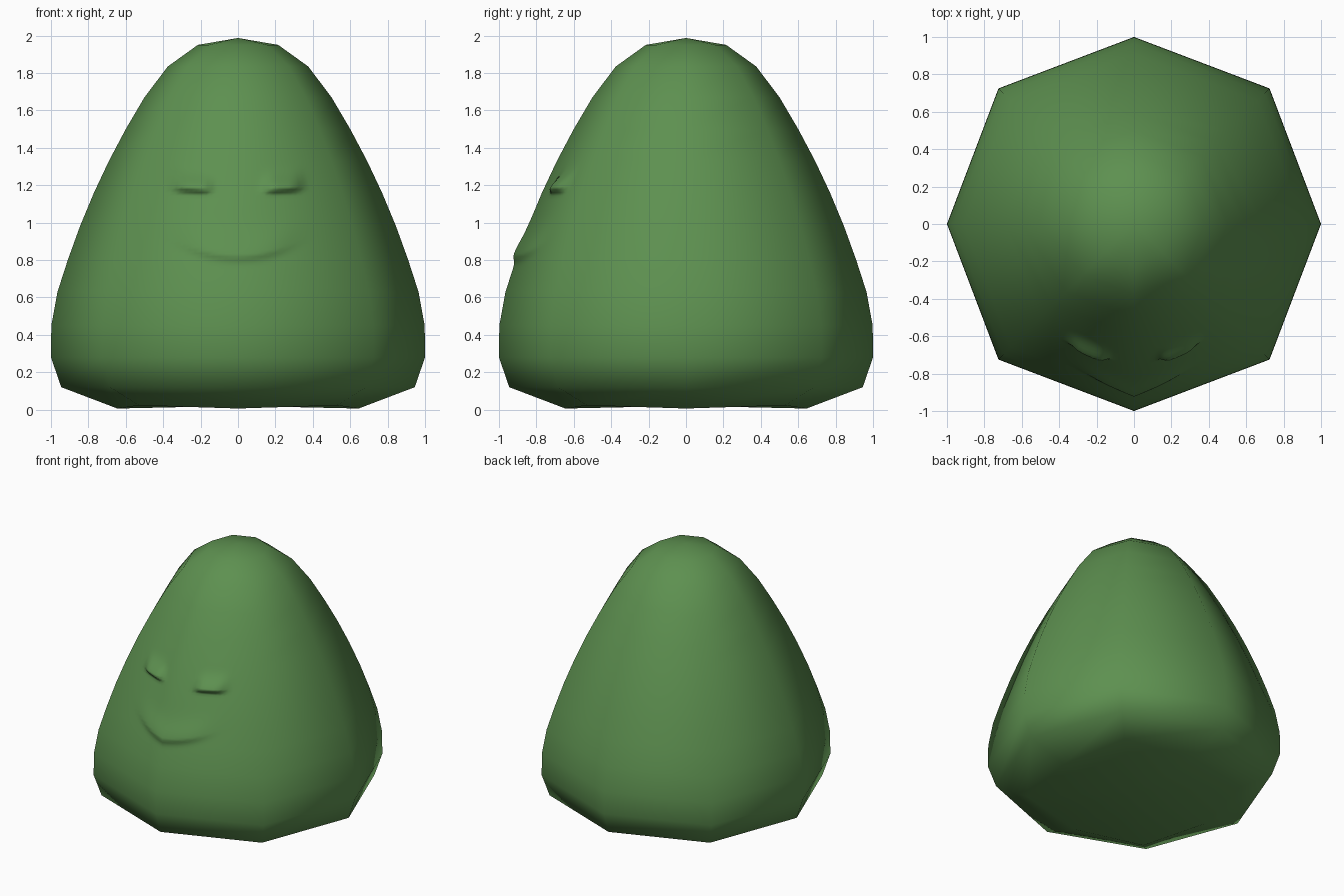
import bpy
from math import sin, cos, pi, exp
from mathutils import Vector

if "Cube" in bpy.data.objects:
    bpy.data.objects.remove(bpy.data.objects["Cube"])

# Body profile (radius, z) of the eight-sided body, bottom to top
PROFILE = [(0.645, 0.006), (0.945, 0.12), (1.0, 0.28), (0.998, 0.45), (0.965, 0.63),
           (0.91, 0.80), (0.845, 0.98), (0.77, 1.16), (0.69, 1.33), (0.60, 1.50),
           (0.50, 1.67), (0.375, 1.835), (0.215, 1.95)]


def lerp(a, b, t):
    return a + (b - a) * t


def lid(u, rise, fall):
    """One-sided bump: steep lower lip, soft slope above."""
    return exp(-(u / (rise if u < 0 else fall)) ** 2)


def relief(x, z):
    """Depth of the sleepy eyelids and the smiling mouth."""
    ax = abs(x)
    eye = 0.045 * lid(z - (1.185 + 0.05 * (ax - 0.25)), 0.022, 0.065)
    eye *= exp(-((ax - 0.24) / 0.095) ** 4)
    mouth = 0.022 * lid(z - (0.83 + 0.7 * x * x), 0.035, 0.10)
    mouth *= exp(-(x / 0.27) ** 4)
    return eye + mouth


def profile_normals():
    segs = [Vector((b[1] - a[1], a[0] - b[0])).normalized()
            for a, b in zip(PROFILE, PROFILE[1:])]
    segs = [Vector((0.05, -1)).normalized()] + segs + [Vector((0.2, 1)).normalized()]
    return [(a + b).normalized() for a, b in zip(segs, segs[1:])]


# Rows and columns: finer only across the face
rows = []
for i in range(len(PROFILE) - 1):
    n = 10 if 0.6 < PROFILE[i][1] < 1.32 else 1
    rows += [i + k / n for k in range(n)]
rows.append(len(PROFILE) - 1)
cols = []
for j in range(8):
    n = 20 if j in (5, 6) else 1
    cols += [j + k / n for k in range(n)]

ring_normals = profile_normals()


def corner(i, j):
    r, z = PROFILE[i]
    if j % 2:
        r *= 1.16 if i == 0 else 1.025
        z += 0.017 if i == 0 else 0
    a = j * pi / 4
    return Vector((r * cos(a), r * sin(a), z))


def surface(u, v):
    """Flat-sided position and smooth normal at row u, column v."""
    i, j = min(int(u), len(PROFILE) - 2), int(v)
    s, t = u - i, v - j
    p = lerp(lerp(corner(i, j), corner(i, j + 1), t),
             lerp(corner(i + 1, j), corner(i + 1, j + 1), t), s)
    m = lerp(ring_normals[i], ring_normals[i + 1], s)
    a = v * pi / 4
    n = Vector((m.x * cos(a), m.x * sin(a), m.y)).normalized()
    if 5 < v < 7 and 0.6 < p.z < 1.45:
        e = 0.008
        d = relief(p.x, p.z)
        dx = (relief(p.x + e, p.z) - relief(p.x - e, p.z)) / (2 * e)
        dz = (relief(p.x, p.z + e) - relief(p.x, p.z - e)) / (2 * e)
        n = (n / abs(n.y) - Vector((dx, 0, dz))).normalized()
        p.y -= d
    return p, n


verts, normals, faces = [], [], []
for u in rows:
    for v in cols:
        p, n = surface(u, v)
        verts.append(p)
        normals.append(n)
C, R = len(cols), len(rows)
for i in range(R - 1):
    for j in range(C):
        k = (j + 1) % C
        faces.append((i * C + j, i * C + k, (i + 1) * C + k, (i + 1) * C + j))

# Top point and underside centre
verts += [Vector((0, 0, 1.987)), Vector((0, 0, 0.02))]
normals += [Vector((0, 0, 1)), Vector((0, 0, -1))]
top, base = R * C, R * C + 1
for j in range(C):
    k = (j + 1) % C
    faces.append(((R - 1) * C + j, (R - 1) * C + k, top))
    faces.append((k, j, base))

me = bpy.data.meshes.new("body")
me.from_pydata(verts, [], faces)
me.update()
me.shade_smooth()
me.normals_split_custom_set_from_vertices(normals)

mat = bpy.data.materials.new("green")
mat.diffuse_color = (0.11, 0.28, 0.08, 1)
mat.use_nodes = True
mat.node_tree.nodes["Principled BSDF"].inputs["Base Color"].default_value = mat.diffuse_color
me.materials.append(mat)
bpy.context.collection.objects.link(bpy.data.objects.new("body_with_face", me))
